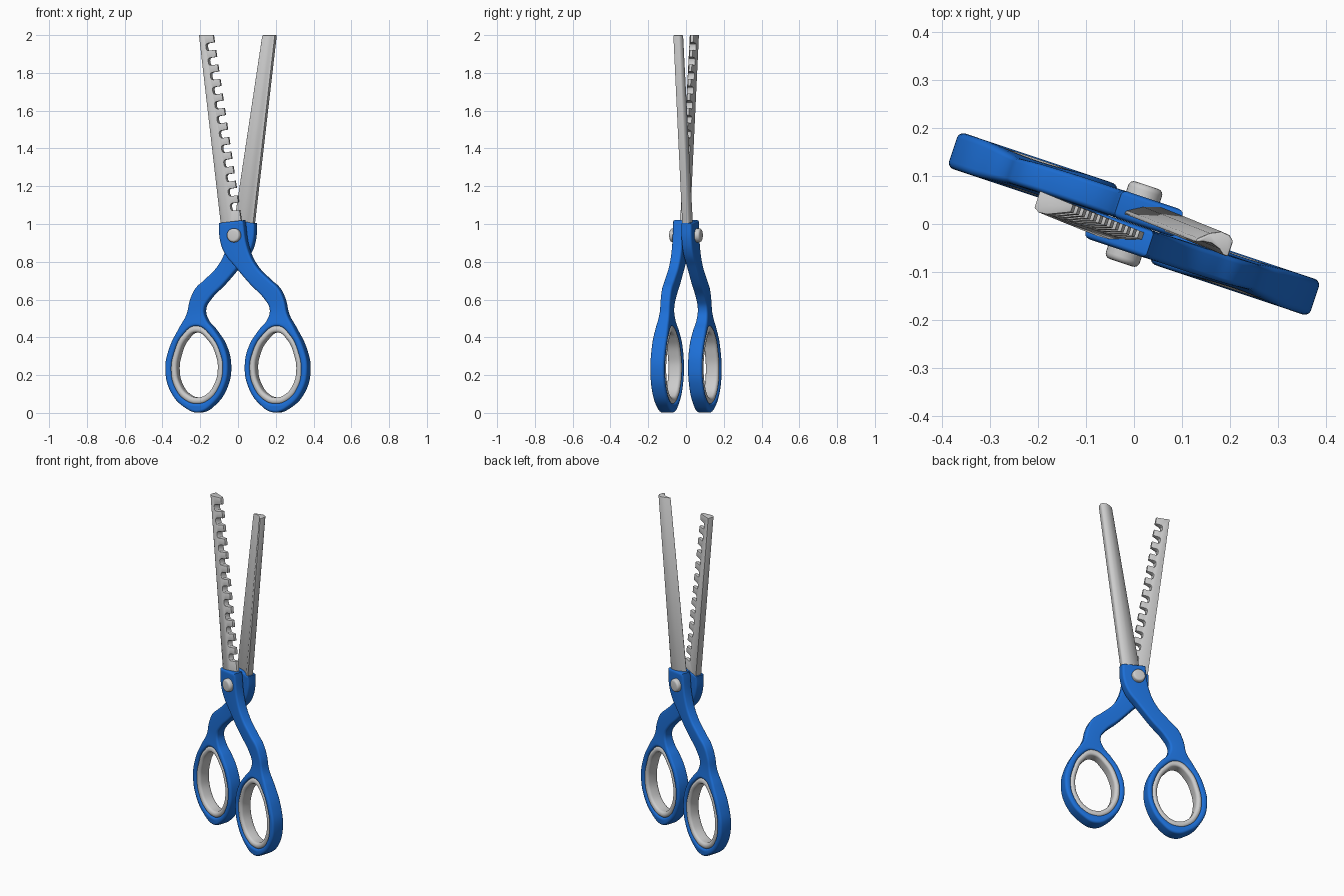
import bpy, bmesh
from math import radians, sin, cos, pi
from mathutils import Matrix, Vector

if "Cube" in bpy.data.objects:
    bpy.data.objects.remove(bpy.data.objects["Cube"])

# Work in a local frame: x across, y thickness, z up; the back half is the front half turned 180 degrees
FRONT = Matrix.Rotation(radians(-18.5), 4, 'Z')
BACK = FRONT @ Matrix.Rotation(pi, 4, 'Z')

blue = bpy.data.materials.new("blue_plastic")
blue.diffuse_color = (0.012, 0.16, 0.68, 1)
blue.use_nodes = True
blue.node_tree.nodes["Principled BSDF"].inputs["Base Color"].default_value = blue.diffuse_color


def link(name, mesh):
    ob = bpy.data.objects.new(name, mesh)
    bpy.context.scene.collection.objects.link(ob)
    return ob


def bake(ob):
    """Evaluated mesh of an object; the object itself is removed."""
    dg = bpy.context.evaluated_depsgraph_get()
    dg.update()
    mesh = bpy.data.meshes.new_from_object(ob.evaluated_get(dg))
    bpy.data.objects.remove(ob)
    return mesh


def finish(name, mesh, matrix, mat=None, angle=40):
    mesh = mesh.copy()
    mesh.transform(matrix)
    bm = bmesh.new()
    bm.from_mesh(mesh)
    bmesh.ops.recalc_face_normals(bm, faces=bm.faces)
    bm.to_mesh(mesh)
    bm.free()
    mesh.materials.clear()
    if mat:
        mesh.materials.append(mat)
    ob = link(name, mesh)
    bpy.ops.object.select_all(action='DESELECT')
    ob.select_set(True)
    bpy.context.view_layer.objects.active = ob
    bpy.ops.object.shade_smooth_by_angle(angle=radians(angle))
    return ob


# (z, centre, half thickness) of the handle along its length
THICK = [(0.0, -0.028, 0.039), (0.38, -0.028, 0.039), (0.56, -0.026, 0.028),
         (0.75, -0.030, 0.029), (1.1, -0.030, 0.030)]


def depth_at(z):
    z = min(max(z, 0), 1.09)
    for (z0, c0, h0), (z1, c1, h1) in zip(THICK, THICK[1:]):
        if z <= z1:
            t = (z - z0) / (z1 - z0)
            t = t * t * (3 - 2 * t)
            return c0 + (c1 - c0) * t, h0 + (h1 - h0) * t


def plate(loops, bevel, scale=1.0, corners=()):
    """Rounded plate from closed smooth outlines; later outlines are holes."""
    cu = bpy.data.curves.new("plate", 'CURVE')
    cu.dimensions, cu.fill_mode = '2D', 'BOTH'
    cu.resolution_u = 8
    half = 0.04
    cu.extrude, cu.bevel_depth, cu.offset = half - bevel, bevel, -bevel
    cu.bevel_resolution = 4
    for pts in loops:
        sp = cu.splines.new('BEZIER')
        sp.bezier_points.add(len(pts) - 1)
        sp.use_cyclic_u = True
        for i, (bp, p) in enumerate(zip(sp.bezier_points, pts)):
            bp.co = (p[0], p[1], 0)
            kind = 'VECTOR' if i in corners and pts is loops[0] else 'AUTO'
            bp.handle_left_type = bp.handle_right_type = kind
    mesh = bake(link("plate", cu))
    bm = bmesh.new()
    bm.from_mesh(mesh)
    bmesh.ops.remove_doubles(bm, verts=bm.verts, dist=1e-4)
    for v in bm.verts:
        x, z, d = v.co
        c, h = depth_at(z)
        v.co = (x, c - d / half * h * scale, z)
    bm.to_mesh(mesh)
    bm.free()
    return mesh


# Handle outline with finger ring, and egg-shaped finger hole
OUTLINE = [(-.09, 1.005), (-.083, .91), (-.055, .84), (0, .775), (.085, .68), (.165, .6),
           (.192, .55), (.18, .495), (.135, .44), (.08, .355), (.056, .25), (.075, .14),
           (.14, .045), (.22, .002), (.3, .03), (.375, .11), (.406, .23), (.385, .34),
           (.33, .45), (.29, .52), (.27, .6), (.24, .66), (.19, .705), (.115, .78),
           (.07, .87), (.045, 1.02)]
EGG = [(.235, .46), (.15, .405), (.098, .31), (.086, .23), (.11, .135), (.165, .07),
       (.225, .05), (.295, .07), (.35, .135), (.371, .225), (.355, .32), (.31, .41)]


def egg(sx, sz):
    return [(.228 + (x - .228) * sx, .25 + (z - .25) * sz) for x, z in EGG]


handle = plate([OUTLINE, EGG], 0.014, corners=(0, len(OUTLINE) - 1))
liner = plate([egg(1.03, 1.02), egg(.8, .84)], 0.017, scale=.94)


# Blades: a cross-section (0 = cutting edge, 1 = spine; depth) lofted from collar to tip
def blade(section):
    bm = bmesh.new()
    rows = []
    for z in (0.95, 2.0):
        t = (z - 1.02) / 0.98
        inner, spine = .025 - .158 * t, -.085 - .122 * t
        rows.append([bm.verts.new((inner + (spine - inner) * s, -d - .008 * (1 - t), z))
                     for s, d in section])
    n = len(section)
    for i in range(n):
        j = (i + 1) % n
        bm.faces.new((rows[0][i], rows[0][j], rows[1][j], rows[1][i]))
    bm.faces.new(rows[0])
    bm.faces.new(rows[1])
    bmesh.ops.recalc_face_normals(bm, faces=bm.faces)
    mesh = bpy.data.meshes.new("blade")
    bm.to_mesh(mesh)
    bm.free()
    return link("blade", mesh)


def soften(ob, width):
    m = ob.modifiers.new("bevel", 'BEVEL')
    m.width, m.segments, m.limit_method, m.angle_limit = width, 2, 'ANGLE', radians(40)
    return bake(ob)


plain = soften(blade([(0, .004), (.2, .011), (.45, .013), (.7, .007), (.85, -.002), (1, -.003),
                      (1, .032), (.85, .041), (.6, .043), (.3, .032), (0, .012)]), 0.004)

# Row of round-bottomed notches cut into the toothed blade
bm = bmesh.new()
for k in range(12):
    z = 1.095 + k * 0.077
    edge = .025 - .158 * (z - 1.02) / 0.98
    g, r = 0.02, 0.011
    shape = [(.03, -g), (.03, g)]
    shape += [(-.032 - r * sin(a), g - r + r * cos(a)) for a in (0, pi / 4, pi / 2)]
    shape += [(-.032 - r * sin(a), -g + r + r * cos(a)) for a in (pi / 2, 3 * pi / 4, pi)]
    a = radians(9)
    ring = [(edge + x * cos(a) - h * sin(a), z + x * sin(a) + h * cos(a)) for x, h in shape]
    f = bm.faces.new([bm.verts.new((x, -.1, h)) for x, h in ring])
    ext = bmesh.ops.extrude_face_region(bm, geom=[f])
    bmesh.ops.translate(bm, vec=(0, .2, 0),
                        verts=[v for v in ext["geom"] if isinstance(v, bmesh.types.BMVert)])
bmesh.ops.recalc_face_normals(bm, faces=bm.faces)
mesh = bpy.data.meshes.new("notches")
bm.to_mesh(mesh)
bm.free()
cutter = link("notches", mesh)
cutter.hide_render = True
comb = blade([(0, .002), (1, -.003), (1, .033), (.85, .04), (.6, .038), (0, .018)])
mod = comb.modifiers.new("notches", 'BOOLEAN')
mod.operation, mod.solver, mod.object = 'DIFFERENCE', 'EXACT', cutter
toothed = soften(comb, 0.0025)
bpy.data.objects.remove(cutter)

# Pivot pin with domed heads
bm = bmesh.new()
bmesh.ops.create_cone(bm, cap_ends=True, segments=32, radius1=.037, radius2=.037, depth=.17,
                      matrix=Matrix.Translation((0, 0, .94)) @ Matrix.Rotation(pi / 2, 4, 'X'))
rims = [e for e in bm.edges if abs(e.verts[0].co.y - e.verts[1].co.y) < .01]
bmesh.ops.bevel(bm, geom=rims, offset=.012, segments=4, profile=.5, affect='EDGES')
pin = bpy.data.meshes.new("pin")
bm.to_mesh(pin)
bm.free()

# Assemble both halves
for side, mat in (("front", FRONT), ("back", BACK)):
    finish(side + "_handle", handle, mat, blue)
    finish(side + "_finger_liner", liner, mat)
finish("toothed_blade", toothed, FRONT)
finish("plain_blade", plain, BACK, angle=30)
finish("pivot_pin", pin, FRONT)
